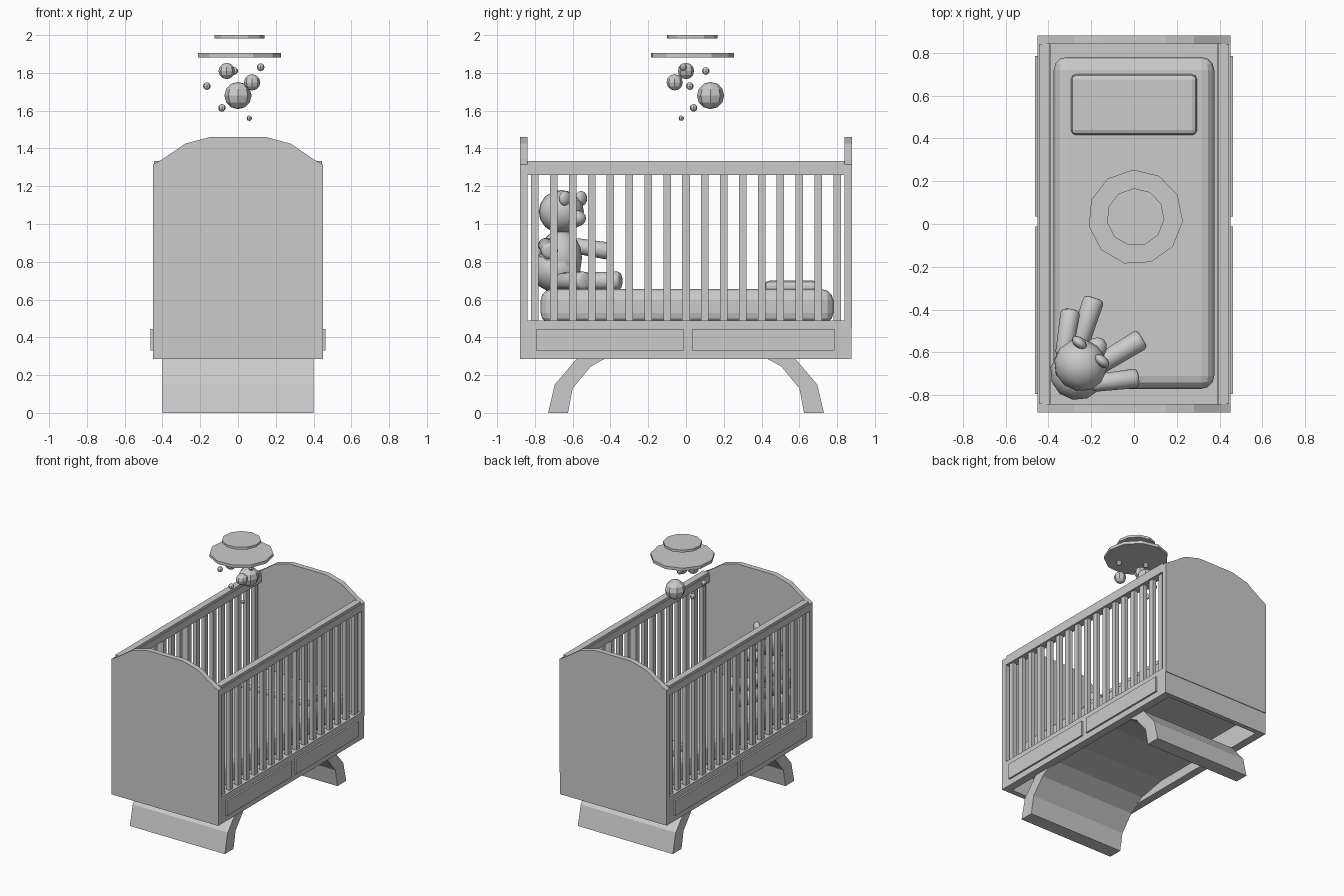
import bpy, bmesh, math
from mathutils import Vector

if "Cube" in bpy.data.objects:
    bpy.data.objects.remove(bpy.data.objects["Cube"])


def finish(name, bm, bevel=0, segs=3, smooth=False):
    if bevel:
        es = [e for e in bm.edges if len(e.link_faces) == 2 and e.calc_face_angle() > 0.8]
        bmesh.ops.bevel(bm, geom=es, offset=bevel, segments=segs, profile=0.5, affect='EDGES')
    bmesh.ops.recalc_face_normals(bm, faces=bm.faces)
    me = bpy.data.meshes.new(name)
    bm.to_mesh(me)
    bm.free()
    if smooth:
        for p in me.polygons:
            p.use_smooth = True
    ob = bpy.data.objects.new(name, me)
    bpy.context.collection.objects.link(ob)
    return ob


def box(name, x0, x1, y0, y1, z0, z1, bevel=0, segs=3):
    bm = bmesh.new()
    bmesh.ops.create_cube(bm, size=1)
    for v in bm.verts:
        v.co = ((x0 + x1) / 2 + v.co.x * (x1 - x0),
                (y0 + y1) / 2 + v.co.y * (y1 - y0),
                (z0 + z1) / 2 + v.co.z * (z1 - z0))
    return finish(name, bm, bevel, segs)


def extrude(name, pts, vec):
    bm = bmesh.new()
    f = bm.faces.new([bm.verts.new(p) for p in pts])
    new = bmesh.ops.extrude_face_region(bm, geom=[f], use_keep_orig=True)['geom']
    bmesh.ops.translate(bm, vec=vec, verts=[g for g in new if isinstance(g, bmesh.types.BMVert)])
    return finish(name, bm)


def ball(name, c, r, u=12, v=8, rot=0, smooth=False):
    r = r if isinstance(r, tuple) else (r, r, r)
    bm = bmesh.new()
    bmesh.ops.create_uvsphere(bm, u_segments=u, v_segments=v, radius=1)
    ob = finish(name, bm, smooth=smooth)
    ob.location, ob.scale, ob.rotation_euler = c, r, (0, 0, rot)
    return ob


def limb(name, a, b, r1, r2):
    a, b = Vector(a), Vector(b)
    bm = bmesh.new()
    bmesh.ops.create_cone(bm, cap_ends=True, segments=12, radius1=r1, radius2=r2, depth=(b - a).length)
    ob = finish(name, bm, 0.02, 2, True)
    ob.location = (a + b) / 2
    ob.rotation_euler = (b - a).to_track_quat('Z', 'Y').to_euler()
    return ob


# Arched end boards and lower end beam
arch = [(0.45, 1.315), (0.4, 1.343), (0.28, 1.425), (0.15, 1.46)]
top = arch + [(-x, z) for x, z in reversed(arch)]
for name, y, zb in (("front_board", -0.88, 0.285), ("back_board", 0.84, 0.45)):
    extrude(name, [(x, y, z) for x, z in [(-0.45, zb), (0.45, zb)] + top], (0, 0.04, 0))
box("back_lower_beam", -0.45, 0.45, 0.84, 0.875, 0.285, 0.45)

# Side rails, slats and drawer fronts
for s, side in ((-1, "left"), (1, "right")):
    def sbox(n, a, b, *rest):
        return box(side + n, min(s * a, s * b), max(s * a, s * b), *rest)
    sbox("_top_rail", 0.39, 0.45, -0.84, 0.84, 1.26, 1.315)
    sbox("_rail_cap", 0.395, 0.445, -0.84, 0.84, 1.315, 1.333)
    sbox("_lower_rail", 0.39, 0.45, -0.84, 0.84, 0.285, 0.49)
    for i in range(17):
        y = -0.8 + 0.1 * i
        sbox("_slat", 0.405, 0.435, y - 0.02, y + 0.02, 0.48, 1.27)
    sbox("_drawer_front", 0.45, 0.463, -0.795, -0.012, 0.33, 0.445)
    sbox("_drawer_rear", 0.45, 0.463, 0.035, 0.785, 0.33, 0.445)

# Bed base, mattress and pillow
box("bed_base", -0.39, 0.39, -0.84, 0.84, 0.445, 0.475)
box("mattress", -0.375, 0.375, -0.77, 0.78, 0.47, 0.655, 0.06)
box("pillow", -0.295, 0.295, 0.415, 0.70, 0.62, 0.70, 0.025, 2)

# Curved full-width leg arch
outer = [(0.73, 0), (0.695, 0.15), (0.58, 0.285), (0.44, 0.375), (0.2, 0.435)]
inner = [(0.625, 0), (0.6, 0.13), (0.505, 0.245), (0.38, 0.315), (0.17, 0.355)]
prof = ([(-y, z) for y, z in outer] + outer[::-1] + inner
        + [(-y, z) for y, z in reversed(inner)])
extrude("leg_arch", [(-0.4, y, z) for y, z in prof], (0.8, 0, 0))

# Hanging mobile: two discs and floating balls
for name, r, z, h in (("mobile_large_disc", 0.222, 1.893, 0.022), ("mobile_small_disc", 0.135, 1.991, 0.018)):
    bm = bmesh.new()
    bmesh.ops.create_cone(bm, cap_ends=True, segments=11, radius1=r, radius2=r, depth=h)
    ob = finish(name, bm)
    ob.location = (0.007, 0.032, z)
    ob.rotation_euler = (0, 0, math.radians(3))
for x, y, z, r in ((-0.06, 0, 1.81, 0.043), (-0.02, 0.105, 1.81, 0.02), (0.12, -0.015, 1.83, 0.02),
                   (-0.165, 0.02, 1.73, 0.02), (0.075, -0.06, 1.75, 0.043), (0, 0.13, 1.68, 0.072),
                   (-0.085, 0.04, 1.615, 0.02), (0.06, -0.025, 1.56, 0.014)):
    ball("mobile_ball", (x, y, z), r, 8, 6)

# Toy bear sitting in the corner, facing diagonally inward
turn = math.radians(50)
ball("bear_belly", (-0.26, -0.69, 0.755), (0.135, 0.13, 0.115), rot=turn, smooth=True)
ball("bear_chest", (-0.255, -0.665, 0.82), (0.115, 0.12, 0.15), rot=turn, smooth=True)
ball("bear_head", (-0.25, -0.66, 1.065), (0.12, 0.125, 0.115), rot=turn, smooth=True)
ball("bear_snout", (-0.18, -0.585, 1.03), (0.06, 0.05, 0.045), rot=turn, smooth=True)
for x, y in ((-0.255, -0.555), (-0.15, -0.64)):
    ball("bear_ear", (x, y, 1.135), (0.025, 0.04, 0.04), rot=turn, smooth=True)
limb("bear_left_arm", (-0.33, -0.62, 0.89), (-0.295, -0.40, 0.855), 0.04, 0.046)
limb("bear_right_arm", (-0.2, -0.745, 0.89), (0.02, -0.72, 0.855), 0.04, 0.046)
limb("bear_left_leg", (-0.27, -0.6, 0.695), (-0.185, -0.345, 0.7), 0.045, 0.05)
limb("bear_right_leg", (-0.2, -0.68, 0.695), (0.04, -0.535, 0.7), 0.045, 0.05)
